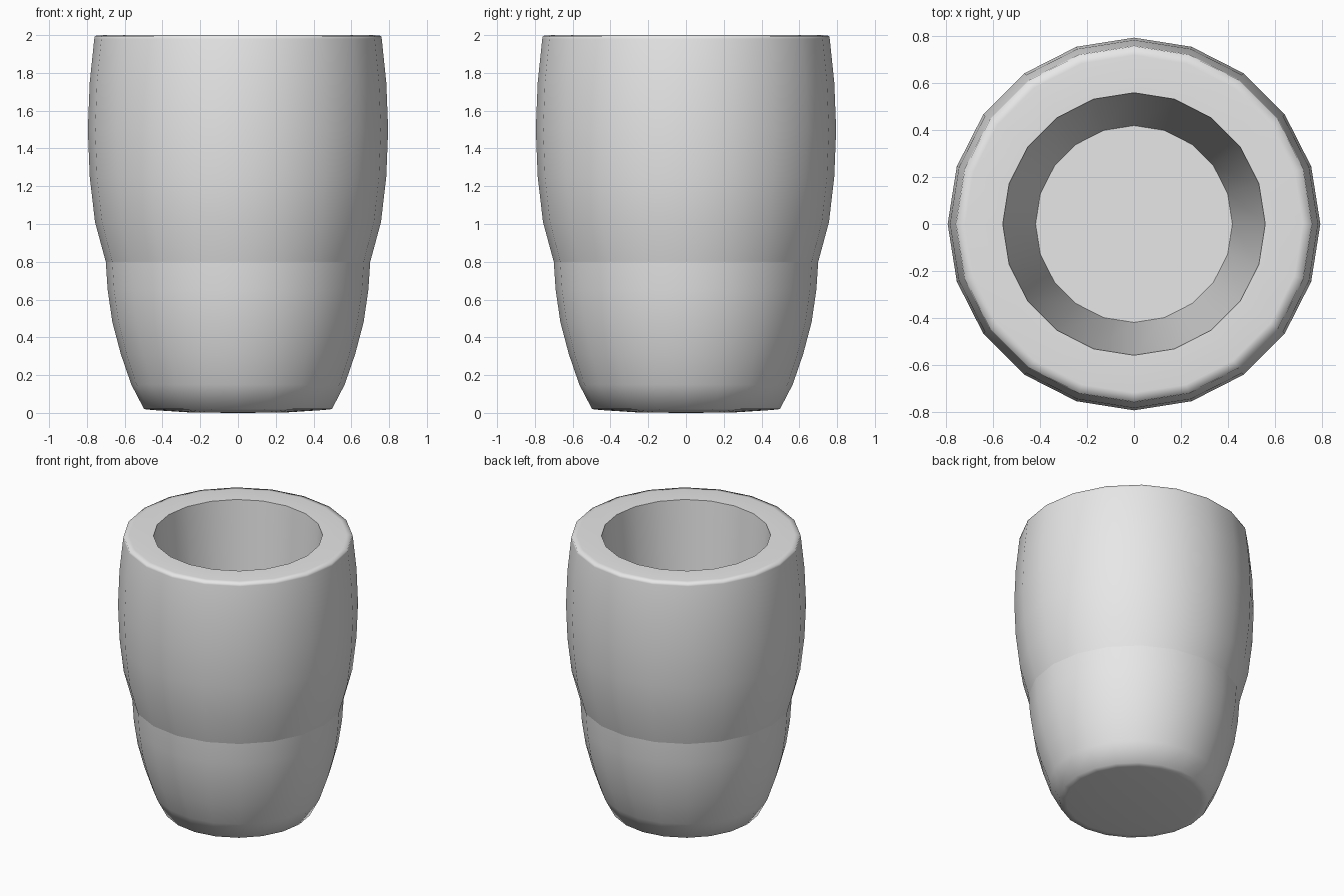
import bpy, bmesh
from math import cos, sin, pi

cube = bpy.data.objects.get("Cube")
if cube:
    bpy.data.objects.remove(cube, do_unlink=True)

SIDES = 20

# Plain grey material
grey = bpy.data.materials.new("light grey")
grey.use_nodes = True
colour = (0.8, 0.8, 0.8, 1)
grey.diffuse_color = colour
grey.node_tree.nodes["Principled BSDF"].inputs["Base Color"].default_value = colour


def lathe(name, profile, sharp_rows=()):
    """Spin (radius, height) points around z; ends are closed by a cap."""
    bm = bmesh.new()
    rings = []
    for r, z in profile:
        rings.append([bm.verts.new((r * cos(2 * pi * i / SIDES),
                                    r * sin(2 * pi * i / SIDES), z))
                      for i in range(SIDES)])
    for a, b in zip(rings, rings[1:]):
        for i in range(SIDES):
            j = (i + 1) % SIDES
            bm.faces.new((a[i], a[j], b[j], b[i]))
    # Underside fans to a low centre point, inner floor is flat
    low = bm.verts.new((0, 0, 0))
    for i in range(SIDES):
        bm.faces.new((rings[0][(i + 1) % SIDES], rings[0][i], low))
    bm.faces.new(rings[-1])
    for face in bm.faces:
        face.smooth = True
    for row in sharp_rows:
        ring = rings[row]
        for i in range(SIDES):
            bm.edges.get((ring[i], ring[(i + 1) % SIDES])).smooth = False
    bmesh.ops.recalc_face_normals(bm, faces=bm.faces)
    mesh = bpy.data.meshes.new(name)
    bm.to_mesh(mesh)
    bm.free()
    mesh.materials.append(grey)
    obj = bpy.data.objects.new(name, mesh)
    bpy.context.collection.objects.link(obj)
    return obj


# Underside and lower bowl, up to the waist
lower = [(0.25, 0.002), (0.45, 0.015), (0.497, 0.02), (0.565, 0.15),
         (0.62, 0.31), (0.665, 0.48), (0.69, 0.65)]
waist = [(0.70, 0.8)]
# Bulging upper wall and softened rim
upper = [(0.757, 1.01), (0.785, 1.25), (0.795, 1.5), (0.785, 1.75),
         (0.761, 1.98), (0.758, 1.996), (0.72, 2.0)]
# Tapered hollow
hollow = [(0.56, 2.0), (0.42, 0.2)]

profile = lower + waist + upper + hollow
rows = len(profile)
lathe("cup_body", profile, sharp_rows=(len(lower), rows - 2, rows - 1))
